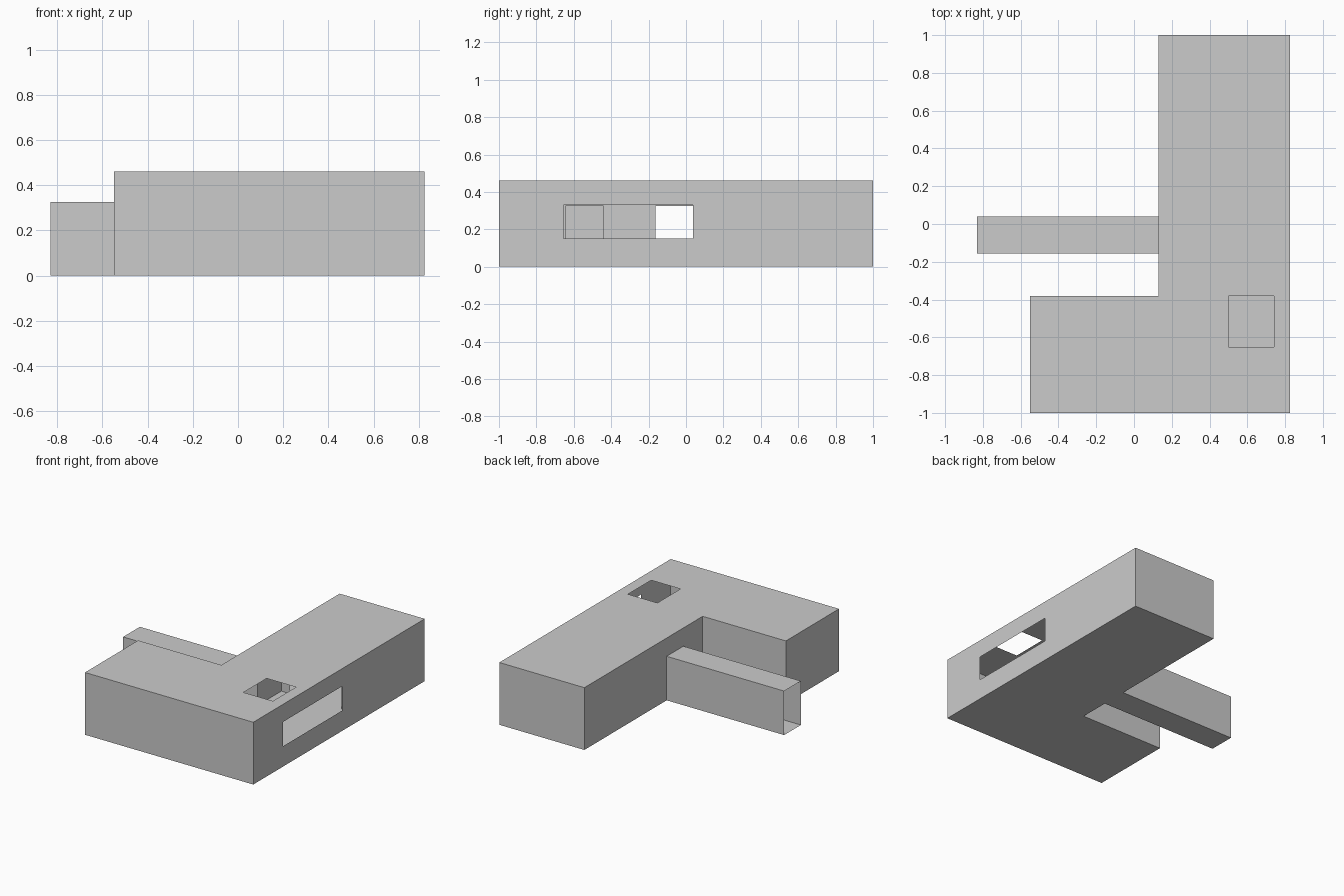
import bpy, bmesh

if "Cube" in bpy.data.objects:
    bpy.data.objects.remove(bpy.data.objects["Cube"])

H, DOOR = 0.46, 0.325            # wall height, door / corridor height
XL, XM, XR = -0.55, 0.13, 0.825  # wing end, inner wall, right wall
YW = -0.38                       # back of the side wing
C0, C1, CX = -0.155, 0.04, -0.83  # corridor sides and open end


def sheet(name, axis, at, a, b, holes=()):
    """Thin flat panel across `axis`, spanning a and b, with rectangular holes (a0, a1, b0, b1)."""
    us = sorted({*a, *(v for h in holes for v in h[:2])})
    vs = sorted({*b, *(v for h in holes for v in h[2:])})
    bm = bmesh.new()
    grid = {}

    def vert(u, v):
        if (u, v) not in grid:
            co = [u, v]
            co.insert("xyz".index(axis), at)
            grid[u, v] = bm.verts.new(co)
        return grid[u, v]

    for u0, u1 in zip(us, us[1:]):
        for v0, v1 in zip(vs, vs[1:]):
            mu, mv = (u0 + u1) / 2, (v0 + v1) / 2
            if any(h[0] < mu < h[1] and h[2] < mv < h[3] for h in holes):
                continue
            bm.faces.new([vert(u0, v0), vert(u1, v0), vert(u1, v1), vert(u0, v1)])
    me = bpy.data.meshes.new(name)
    bm.to_mesh(me)
    bm.free()
    ob = bpy.data.objects.new(name, me)
    bpy.context.collection.objects.link(ob)
    return ob


# Floors and roofs
for part, z, holes in (("floor", 0, ()), ("roof", H, [(0.5, 0.74, -0.65, -0.38)])):
    sheet("main_" + part, "z", z, (XM, XR), (-1, 1), holes)
    sheet("side_wing_" + part, "z", z, (XL, XM), (-1, YW))

# Outer walls, with the wide window on the right
sheet("front_wall", "y", -1, (XL, XR), (0, H))
sheet("back_wall", "y", 1, (XM, XR), (0, H))
sheet("right_wall", "x", XR, (-1, 1), (0, H), [(-0.655, 0.038, 0.15, 0.33)])
sheet("side_wing_left_wall", "x", XL, (-1, YW), (0, H))
sheet("side_wing_back_wall", "y", YW, (XL, XM), (0, H))

# Long inner wall with doorways to the side wing and the corridor
sheet("inner_wall", "x", XM, (-1, 1), (0, H),
      [(-0.645, -0.44, 0, DOOR), (-0.163, C1, 0, DOOR)])

# Partition to the back room
sheet("partition", "y", 0.32, (XM, XR), (0, H), [(0.2, 0.62, 0, DOOR)])

# Corridor, open at its far end
for part, z in (("floor", 0), ("roof", DOOR)):
    sheet("corridor_" + part, "z", z, (CX, XM), (C0, C1))
for part, y in (("front_wall", C0), ("back_wall", C1)):
    sheet("corridor_" + part, "y", y, (CX, XM), (0, DOOR))
